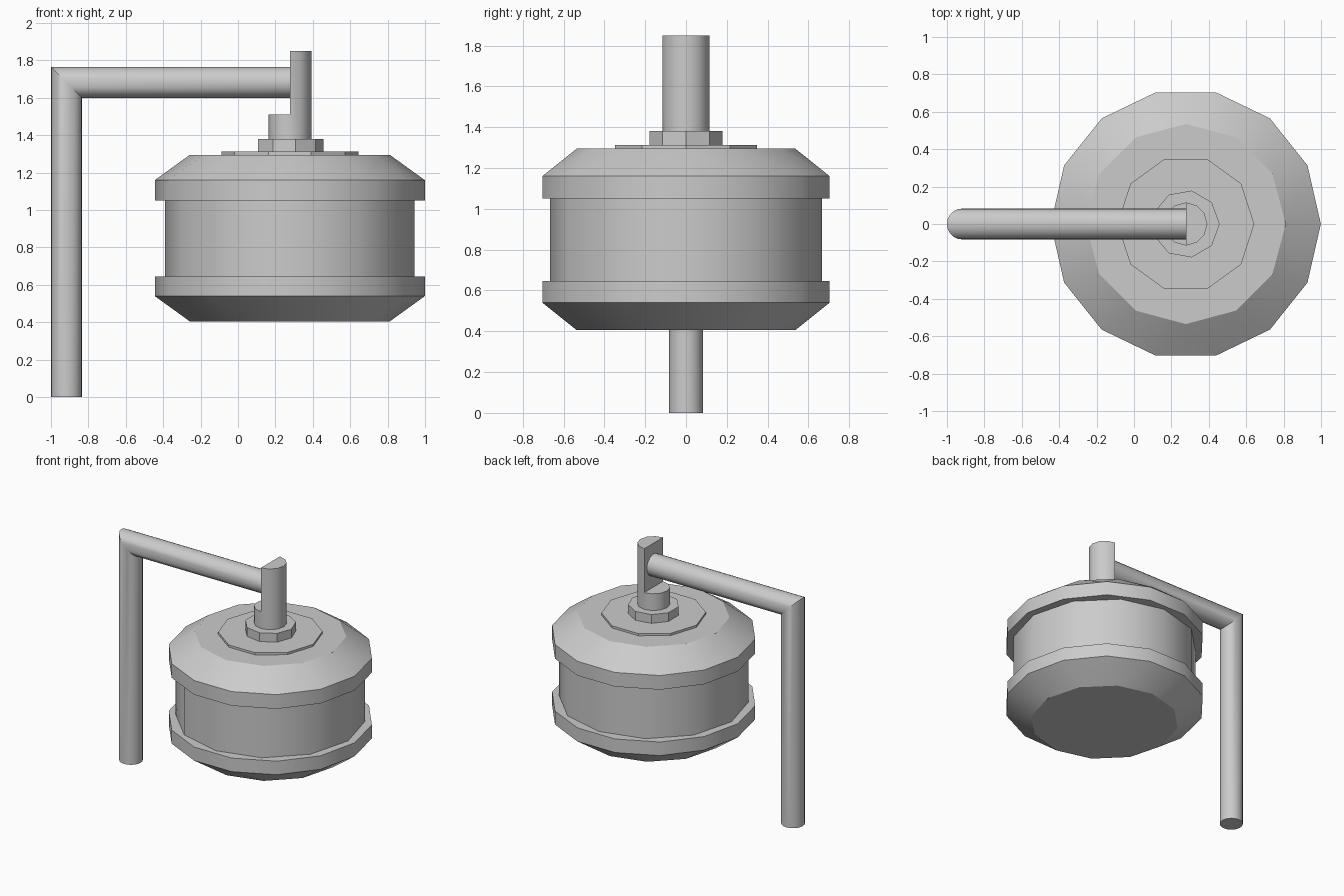
import bpy, bmesh, math
from mathutils import Vector

default = bpy.data.objects.get("Cube")
if default:
    bpy.data.objects.remove(default, do_unlink=True)

AXIS_X = 0.277      # centre line of the drum
PIPE_R = 0.083

steel = bpy.data.materials.new("grey_steel")
steel.use_nodes = True
colour = (0.6, 0.6, 0.6, 1)
steel.diffuse_color = colour
steel.node_tree.nodes["Principled BSDF"].inputs["Base Color"].default_value = colour


def finish(name, bm):
    """Turn a bmesh into a named object with the steel material."""
    bmesh.ops.recalc_face_normals(bm, faces=bm.faces[:])
    mesh = bpy.data.meshes.new(name)
    bm.to_mesh(mesh)
    bm.free()
    obj = bpy.data.objects.new(name, mesh)
    bpy.context.collection.objects.link(obj)
    mesh.materials.append(steel)
    return obj


def select(obj):
    bpy.ops.object.select_all(action='DESELECT')
    obj.select_set(True)
    bpy.context.view_layer.objects.active = obj


def smooth(obj):
    select(obj)
    bpy.ops.object.shade_smooth_by_angle(angle=math.radians(32))


def turned(name, rings):
    """Convex turned part: each ring is (z, radius, sides)."""
    bm = bmesh.new()
    for z, r, sides in rings:
        for i in range(sides):
            a = math.tau * i / sides
            bm.verts.new((AXIS_X + r * math.cos(a), r * math.sin(a), z))
    bmesh.ops.convex_hull(bm, input=bm.verts[:])
    bmesh.ops.dissolve_limit(bm, angle_limit=0.01, verts=bm.verts[:], edges=bm.edges[:])
    obj = finish(name, bm)
    smooth(obj)
    return obj


# Drum: two bevelled caps with a narrower barrel between them
turned("lower_cap", [(0.405, 0.535, 12), (0.54, 0.722, 14), (0.645, 0.722, 14)])
turned("barrel", [(0.64, 0.667, 12), (1.055, 0.667, 12)])
turned("upper_cap", [(1.05, 0.722, 14), (1.16, 0.722, 14), (1.295, 0.535, 12)])

# Washer and nut on top
turned("washer", [(1.29, 0.366, 10), (1.312, 0.366, 10)])
turned("nut", [(1.305, 0.181, 9), (1.38, 0.181, 9)])

# Spindle with its upper half cut away
spindle = turned("spindle", [(1.37, 0.115, 12), (1.85, 0.115, 12)])
bm = bmesh.new()
bmesh.ops.create_cube(bm, size=1)
bmesh.ops.translate(bm, vec=(AXIS_X - 0.5, 0, 1.51 + 0.5), verts=bm.verts[:])
cutter = finish("spindle_cutter", bm)
cutter.hide_render = True
cut = spindle.modifiers.new("notch", 'BOOLEAN')
cut.operation = 'DIFFERENCE'
cut.solver = 'EXACT'
cut.object = cutter
select(spindle)
bpy.ops.object.modifier_apply(modifier=cut.name)
bpy.data.objects.remove(cutter, do_unlink=True)
smooth(spindle)

# Bent pipe: post and arm meeting in a mitre
post_x, arm_z, sides = -1 + PIPE_R, 1.683, 20
bm = bmesh.new()
loops = [[], [], []]
for i in range(sides):
    a = math.tau * i / sides
    u, v = PIPE_R * math.cos(a), PIPE_R * math.sin(a)
    points = (Vector((post_x + u, v, 0)),
              Vector((post_x + u, v, arm_z - u)),
              Vector((AXIS_X + 0.005, v, arm_z - u)))
    for loop, p in zip(loops, points):
        loop.append(bm.verts.new(p))
for lower, upper in zip(loops, loops[1:]):
    for i in range(sides):
        j = (i + 1) % sides
        bm.faces.new((lower[i], lower[j], upper[j], upper[i]))
bm.faces.new(loops[0])
bm.faces.new(loops[2])
smooth(finish("bent_pipe", bm))
